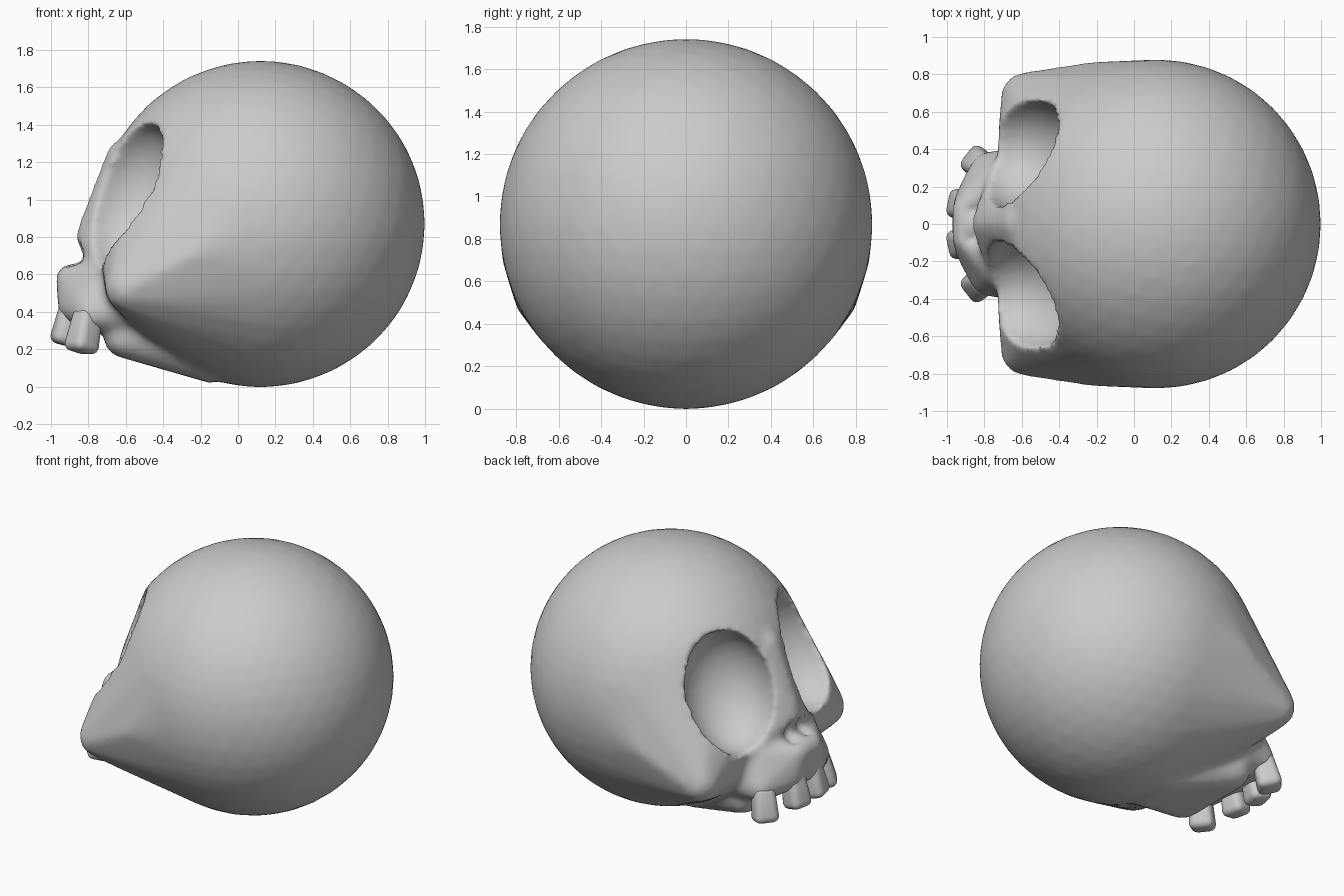
import bpy, bmesh, math
from mathutils import Matrix, Vector

if "Cube" in bpy.data.objects:
    bpy.data.objects.remove(bpy.data.objects["Cube"])


def hull_mesh(blobs, cranium=False):
    """Convex hull around balls (x, y, z, r), each mirrored across y = 0."""
    bm = bmesh.new()
    if cranium:
        m = Matrix.Translation((0.12, 0, 0.87)) @ Matrix.Diagonal((0.88, 0.88, 0.873, 1))
        bmesh.ops.create_icosphere(bm, subdivisions=4, radius=1, matrix=m)
    for x, y, z, r in blobs:
        for s in ((1, -1) if y else (1,)):
            bmesh.ops.create_icosphere(bm, subdivisions=2, radius=r,
                                       matrix=Matrix.Translation((x, s * y, z)))
    # keep only the outer shell
    pts = [v.co.copy() for v in bm.verts]
    bm.free()
    bm = bmesh.new()
    for p in pts:
        bm.verts.new(p)
    res = bmesh.ops.convex_hull(bm, input=bm.verts)
    bmesh.ops.delete(bm, geom=[v for v in bm.verts if not v.link_faces], context='VERTS')
    bmesh.ops.recalc_face_normals(bm, faces=bm.faces)
    me = bpy.data.meshes.new("hull")
    bm.to_mesh(me)
    bm.free()
    return me


def add_object(name, bm):
    me = bpy.data.meshes.new(name)
    bm.to_mesh(me)
    bm.free()
    ob = bpy.data.objects.new(name, me)
    bpy.context.collection.objects.link(ob)
    return ob


def activate(ob):
    bpy.ops.object.select_all(action='DESELECT')
    ob.select_set(True)
    bpy.context.view_layer.objects.active = ob


def apply_mod(ob, kind, **props):
    activate(ob)
    mod = ob.modifiers.new(kind.lower(), kind)
    for k, v in props.items():
        setattr(mod, k, v)
    bpy.ops.object.modifier_apply(modifier=mod.name)


# bone masses: cranium with cheeks, nose bridge, skull base, upper jaw
masses = [
    hull_mesh([(-0.58, 0.68, 0.53, 0.135), (-0.25, 0.70, 0.70, 0.165)], cranium=True),
    hull_mesh([(-0.60, 0, 1.22, 0.11), (-0.78, 0, 0.82, 0.085),
               (-0.79, 0.05, 0.76, 0.07), (-0.60, 0.40, 0.60, 0.11)]),
    hull_mesh([(-0.60, 0.24, 0.27, 0.12), (-0.15, 0.10, 0.17, 0.15)]),
    hull_mesh([(-0.90, 0.07, 0.58, 0.075), (-0.88, 0.12, 0.43, 0.085),
               (-0.78, 0.29, 0.40, 0.10), (-0.72, 0.24, 0.58, 0.10),
               (-0.58, 0.28, 0.42, 0.14)]),
]
bm = bmesh.new()
for me in masses:
    bm.from_mesh(me)
    bpy.data.meshes.remove(me)
skull = add_object("skull", bm)
apply_mod(skull, 'REMESH', mode='VOXEL', voxel_size=0.022)

# hollows: eye sockets and nostrils, scooped out with ellipsoids
bm = bmesh.new()
for s in (1, -1):
    socket = (Matrix.Translation((-0.60, s * 0.375, 1.03))
              @ Matrix.Rotation(math.radians(-14 * s), 4, 'Z')
              @ Matrix.Rotation(math.radians(24), 4, 'Y')
              @ Matrix.Diagonal((0.30, 0.305, 0.40, 1)))
    nostril = (Matrix.Translation((-0.87, s * 0.062, 0.705))
               @ Matrix.Rotation(math.radians(25 * s), 4, 'X')
               @ Matrix.Diagonal((0.075, 0.05, 0.075, 1)))
    for m in (socket, nostril):
        bmesh.ops.create_uvsphere(bm, u_segments=32, v_segments=16, radius=1, matrix=m)
cutter = add_object("hollow_cutter", bm)
cutter.hide_render = True
apply_mod(skull, 'BOOLEAN', operation='DIFFERENCE', solver='EXACT', object=cutter)
bpy.data.objects.remove(cutter)

# soften the bone
apply_mod(skull, 'REMESH', mode='VOXEL', voxel_size=0.022)
apply_mod(skull, 'SMOOTH', factor=0.5, iterations=6)
activate(skull)
bpy.ops.object.shade_smooth()


# teeth: rounded blocks, slightly wider at the tip and leaning outward
def tooth(name, loc, size, yaw):
    bm = bmesh.new()
    bmesh.ops.create_cube(bm, size=1)
    for v in bm.verts:
        if v.co.z > 0:
            v.co.x *= 0.85
            v.co.y *= 0.8
    m = (Matrix.Translation(loc) @ Matrix.Rotation(math.radians(yaw), 4, 'Z')
         @ Matrix.Rotation(math.radians(14), 4, 'Y') @ Matrix.Diagonal((*size, 1)))
    bm.transform(m)
    ob = add_object(name, bm)
    apply_mod(ob, 'BEVEL', width=0.045, segments=4)
    activate(ob)
    bpy.ops.object.shade_smooth()


for s, side in ((1, "left"), (-1, "right")):
    tooth(f"inner_tooth_{side}", (-0.905, s * 0.10, 0.345), (0.15, 0.165, 0.25), -12 * s)
    tooth(f"outer_tooth_{side}", (-0.82, s * 0.315, 0.30), (0.16, 0.165, 0.24), -38 * s)
